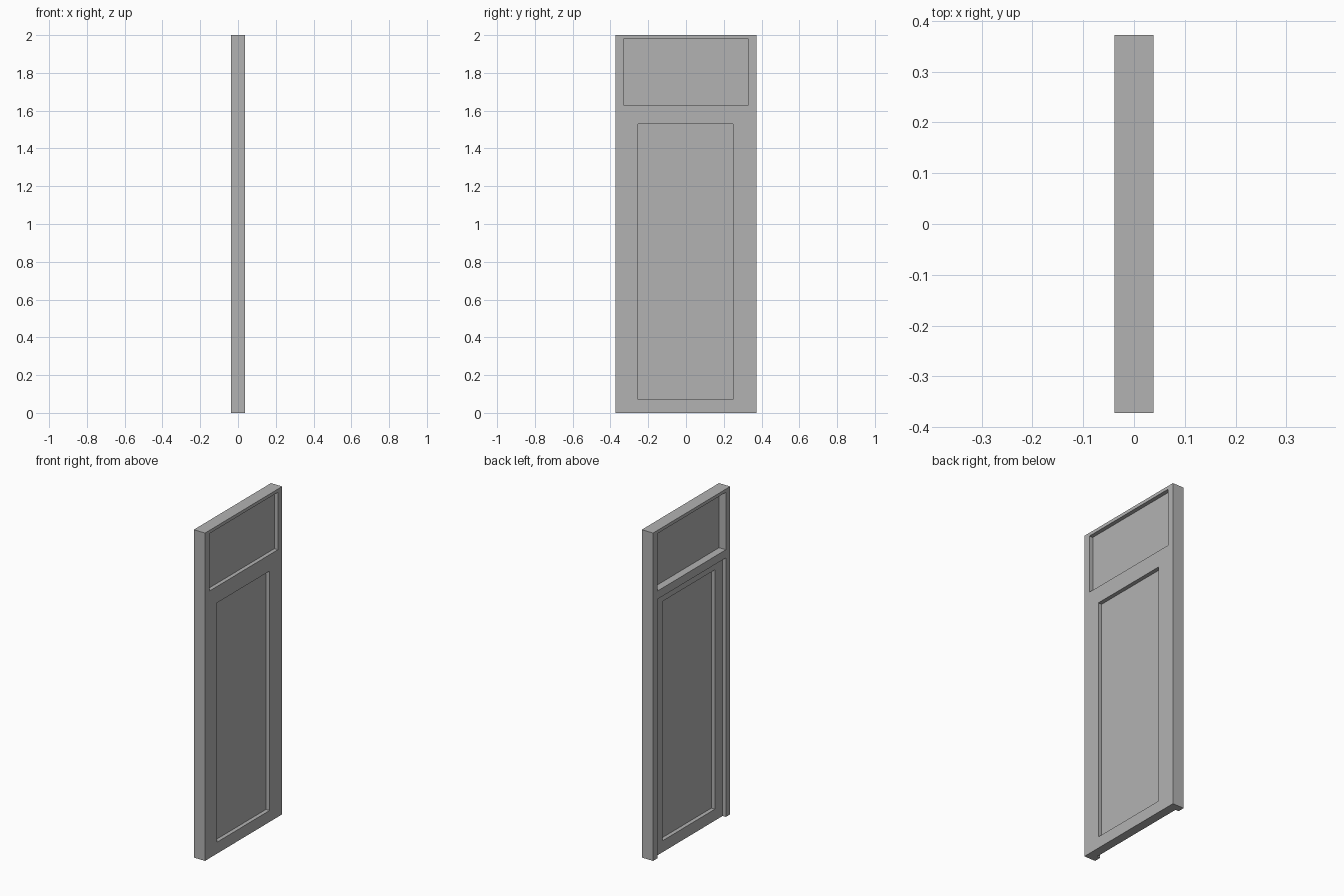
import bpy

old = bpy.data.objects.get("Cube")
if old:
    bpy.data.objects.remove(old, do_unlink=True)

HALF_X, HALF_Y, TOP = 0.038, 0.372, 2.0
PANEL_FRONT, PANEL_BACK, LEAF_BACK = 0.014, 0.008, -0.016
OUT = 0.1  # how far cutters overshoot the faces

grey = bpy.data.materials.new("plain grey")
grey.use_nodes = True
colour = (0.45, 0.45, 0.45, 1)
grey.diffuse_color = colour
grey.node_tree.nodes["Principled BSDF"].inputs["Base Color"].default_value = colour


def box(name, x, y, z):
    """Box between the given (low, high) limits."""
    bpy.ops.mesh.primitive_cube_add(size=1)
    ob = bpy.context.object
    ob.name = name
    spans = (x, y, z)
    for v in ob.data.vertices:
        v.co = [hi if c > 0 else lo for c, (lo, hi) in zip(v.co, spans)]
    ob.data.materials.append(grey)
    return ob


def carve(target, x, y, z):
    """Cut a box-shaped recess out of the target."""
    cutter = box("recess_cutter", x, y, z)
    cutter.hide_render = True
    mod = target.modifiers.new("recess", 'BOOLEAN')
    mod.operation, mod.solver, mod.object = 'DIFFERENCE', 'EXACT', cutter
    bpy.context.view_layer.objects.active = target
    bpy.ops.object.modifier_apply(modifier=mod.name)
    bpy.data.objects.remove(cutter, do_unlink=True)


# Door slab with its surround
door = box("door", (-HALF_X, HALF_X), (-HALF_Y, HALF_Y), (0, TOP))

# Rebate around the door leaf, open at the floor
carve(door, (-OUT, LEAF_BACK), (-0.33, 0.33), (-OUT, 1.58))

# Transom light and leaf panel, recessed from both sides
for y, z in (((-0.33, 0.33), (1.63, 1.98)), ((-0.255, 0.25), (0.07, 1.53))):
    carve(door, (PANEL_FRONT, OUT), y, z)
    carve(door, (-OUT, PANEL_BACK), y, z)
